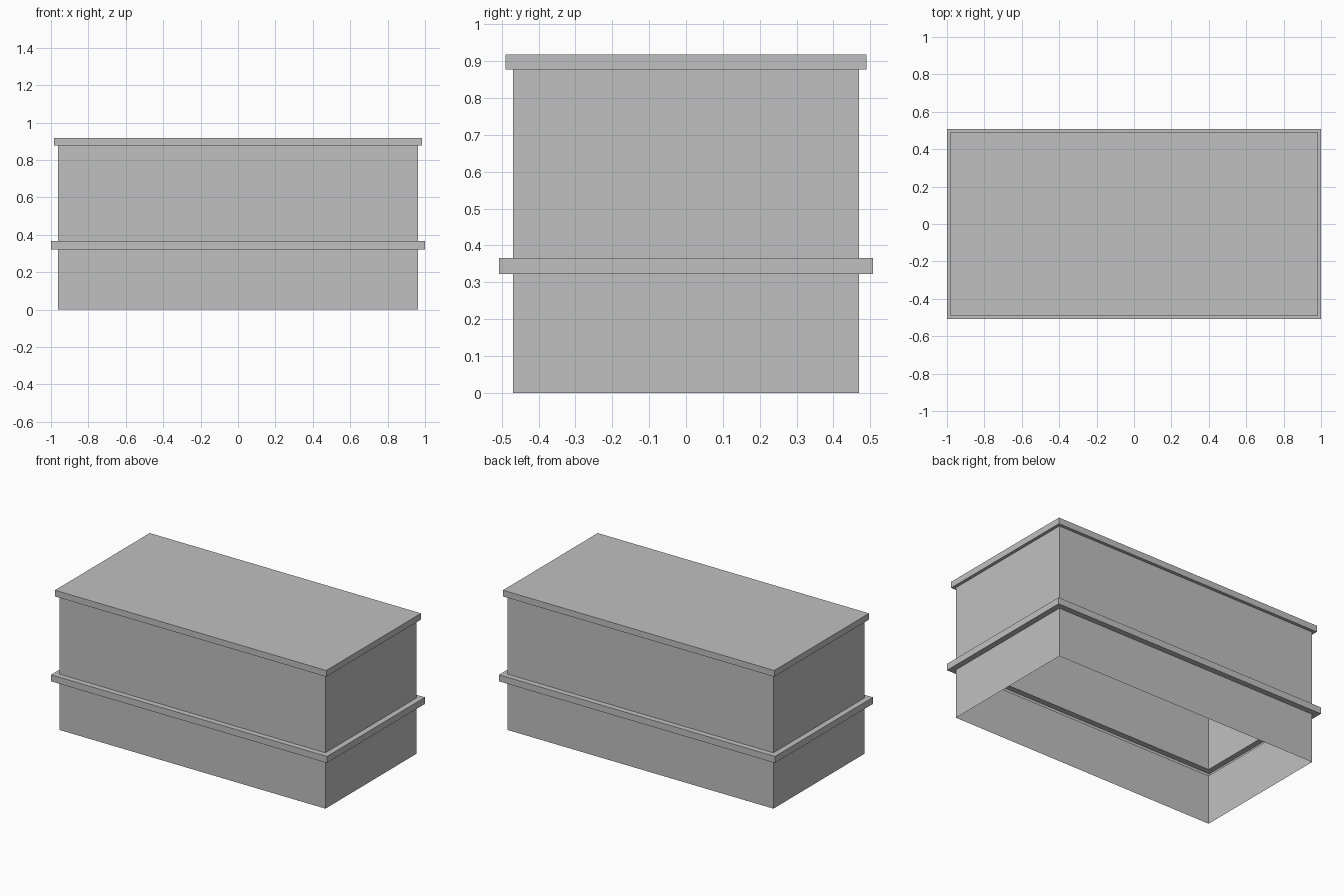
import bpy
import bmesh

cube = bpy.data.objects.get("Cube")
if cube:
    bpy.data.objects.remove(cube, do_unlink=True)

# Single flat grey
GREY = (0.53, 0.53, 0.53, 1.0)
grey = bpy.data.materials.new("plain_grey")
grey.use_nodes = True
grey.diffuse_color = GREY
grey.node_tree.nodes["Principled BSDF"].inputs["Base Color"].default_value = GREY

# Half sizes of the walls, and how far each trim stands out
HALF_X, HALF_Y = 0.963, 0.47
BAND, LID = 0.037, 0.02
BAND_LOW, BAND_HIGH = 0.323, 0.366
LID_LOW, LID_HIGH = 0.877, 0.918


def ring(bm, z, out):
    """Rectangular loop of vertices at height z, pushed outwards."""
    x, y = HALF_X + out, HALF_Y + out
    return [bm.verts.new((sx * x, sy * y, z))
            for sx, sy in ((-1, -1), (1, -1), (1, 1), (-1, 1))]


def shell(name, profile, capped=False):
    """Thin rectangular shell through the (height, offset) profile."""
    bm = bmesh.new()
    rings = [ring(bm, z, out) for z, out in profile]
    for low, high in zip(rings, rings[1:]):
        for i in range(4):
            j = (i + 1) % 4
            bm.faces.new((low[i], low[j], high[j], high[i]))
    if capped:
        bm.faces.new(rings[-1])
    mesh = bpy.data.meshes.new(name)
    bm.to_mesh(mesh)
    bm.free()
    mesh.materials.append(grey)
    obj = bpy.data.objects.new(name, mesh)
    bpy.context.collection.objects.link(obj)
    return obj


# Lower walls, open underneath
shell("lower_walls", [(0, 0), (BAND_LOW, 0)])
# Hollow band that steps out all round
shell("middle_band", [(BAND_LOW, 0), (BAND_LOW, BAND), (BAND_HIGH, BAND), (BAND_HIGH, 0)])
# Upper walls
shell("upper_walls", [(BAND_HIGH, 0), (LID_LOW, 0)])
# Overhanging flat lid
shell("lid", [(LID_LOW, 0), (LID_LOW, LID), (LID_HIGH, LID)], capped=True)
